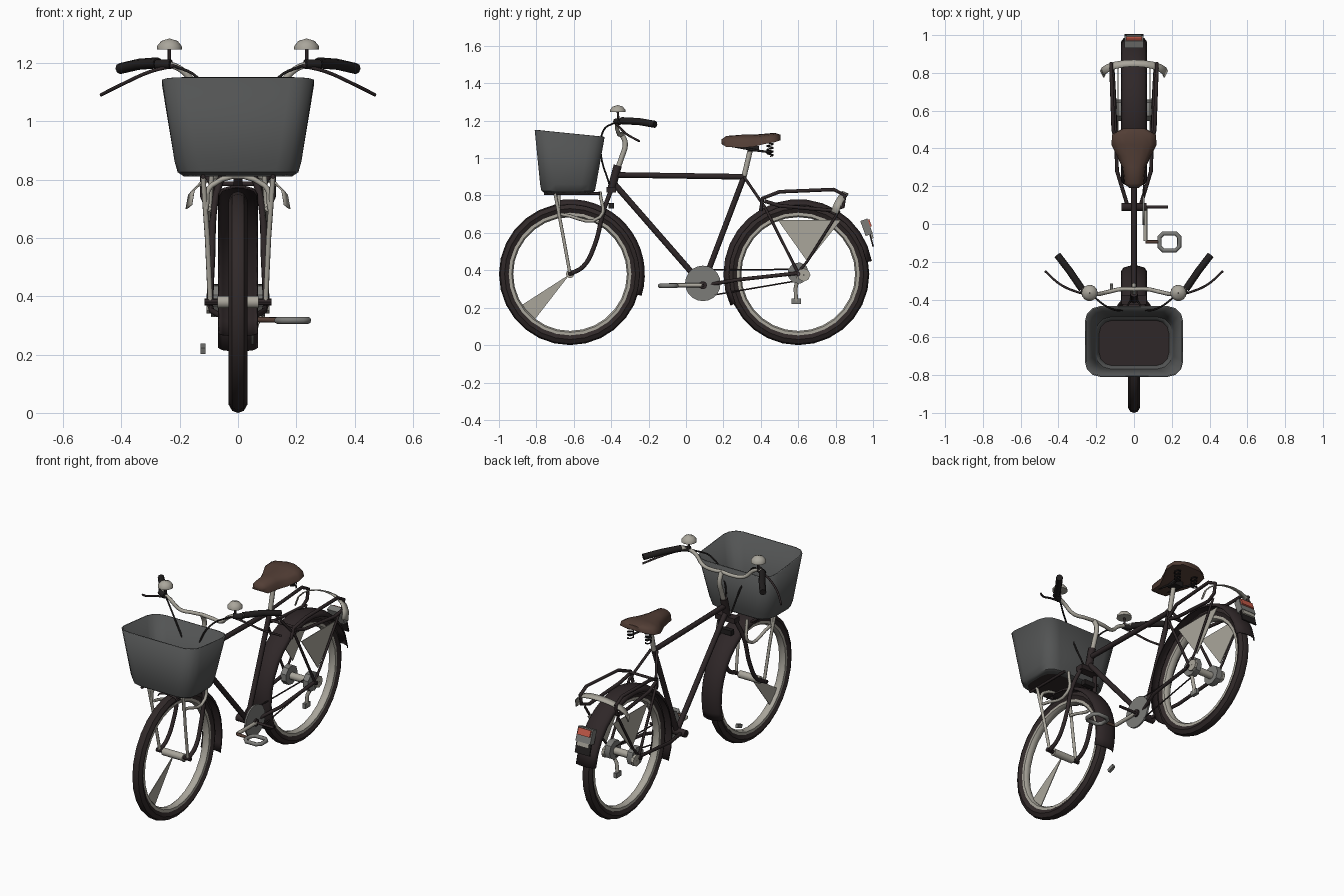
import bpy, bmesh, math
from mathutils import Vector

old = bpy.data.objects.get("Cube")
if old:
    bpy.data.objects.remove(old, do_unlink=True)


def material(name, r, g, b):
    m = bpy.data.materials.new(name)
    m.use_nodes = True
    m.diffuse_color = (r, g, b, 1)
    m.node_tree.nodes["Principled BSDF"].inputs["Base Color"].default_value = (r, g, b, 1)
    return m


RUBBER = material("dark rubber", .03, .022, .022)
PAINT = material("dark frame paint", .028, .02, .021)
METAL = material("pale metal", .40, .38, .33)
BASKET = material("basket grey", .085, .088, .088)
LEATHER = material("brown leather", .085, .048, .036)
BLACK = material("black grip", .015, .013, .013)
RED = material("red lens", .6, .11, .07)
STEEL = material("mid steel", .2, .2, .19)

FRONT, REAR = Vector((0, -.62, .38)), Vector((0, .60, .38))


def finish(ob, mat, angle=40):
    ob.data.materials.append(mat)
    bpy.ops.object.select_all(action='DESELECT')
    ob.select_set(True)
    bpy.context.view_layer.objects.active = ob
    bpy.ops.object.shade_smooth_by_angle(angle=math.radians(angle))
    return ob


def from_bmesh(name, bm, mat, angle=40):
    bmesh.ops.recalc_face_normals(bm, faces=bm.faces)
    me = bpy.data.meshes.new(name)
    bm.to_mesh(me)
    bm.free()
    ob = bpy.data.objects.new(name, me)
    bpy.context.collection.objects.link(ob)
    return finish(ob, mat, angle)


def loft(name, rings, mat, ring_closed=True, loop=False, caps=True, angle=40):
    """Skin a list of point rings."""
    bm = bmesh.new()
    vs = [[bm.verts.new(p) for p in ring] for ring in rings]
    n = len(vs[0])
    for i in range(len(vs) if loop else len(vs) - 1):
        a, b = vs[i], vs[(i + 1) % len(vs)]
        for j in range(n if ring_closed else n - 1):
            k = (j + 1) % n
            bm.faces.new((a[j], a[k], b[k], b[j]))
    if caps and not loop:
        bm.faces.new(vs[0])
        bm.faces.new(vs[-1])
    return from_bmesh(name, bm, mat, angle)


def sweep(name, profile, centre, mat, start=0, end=360, n=28, closed=True, axis='X'):
    """Turn an (offset along axis, radius) profile about the axle or the upright axis."""
    full = end - start == 360
    rings = []
    for i in range(n if full else n + 1):
        t = math.radians(start + (end - start) * i / n)
        c, s = math.cos(t), math.sin(t)
        rings.append([Vector(centre) + (Vector((a, r * c, r * s)) if axis == 'X'
                      else Vector((r * c, r * s, a))) for a, r in profile])
    return loft(name, rings, mat, closed, full, False)


def disc(name, centre, radius, half, mat, n=16):
    return sweep(name, [(-half, .002), (-half, radius), (half, radius), (half, .002)], centre, mat, n=n)


def tube(name, pts, r, mat, curved=False, res=2):
    cu = bpy.data.curves.new(name, 'CURVE')
    cu.dimensions = '3D'
    cu.bevel_depth, cu.bevel_resolution, cu.use_fill_caps = r, res, True
    if curved:
        sp = cu.splines.new('BEZIER')
        sp.bezier_points.add(len(pts) - 1)
        for b, p in zip(sp.bezier_points, pts):
            b.co = p
            b.handle_left_type = b.handle_right_type = 'AUTO'
        sp.resolution_u = 5
    else:
        sp = cu.splines.new('POLY')
        sp.points.add(len(pts) - 1)
        for b, p in zip(sp.points, pts):
            b.co = (*p, 1)
    ob = bpy.data.objects.new(name, cu)
    bpy.context.collection.objects.link(ob)
    bpy.ops.object.select_all(action='DESELECT')
    ob.select_set(True)
    bpy.context.view_layer.objects.active = ob
    bpy.ops.object.convert(target='MESH')
    return finish(bpy.context.view_layer.objects.active, mat, 50)


def pair(name, pts, r, mat, curved=False):
    for side, s in (("left", 1), ("right", -1)):
        tube(f"{side}_{name}", [(s * x, y, z) for x, y, z in pts], r, mat, curved)


def box(name, centre, size, mat, tilt=0):
    bpy.ops.mesh.primitive_cube_add(size=1, location=centre, rotation=(math.radians(tilt), 0, 0))
    ob = bpy.context.object
    ob.name, ob.scale = name, size
    return finish(ob, mat, 20)


def plate(name, pts, mat, thick=.004):
    rings = [[Vector(p) + Vector((d, 0, 0)) for p in pts] for d in (-thick / 2, thick / 2)]
    return loft(name, rings, mat, angle=20)


# Wheels and mudguards
TYRE = [(-.02, .325), (-.033, .35), (-.02, .373), (0, .38), (.02, .373), (.033, .35), (.02, .325)]
RIM = [(-.022, .328), (-.022, .312), (-.01, .304), (.01, .304), (.022, .312), (.022, .328)]
GUARD = [(-.068, .372), (-.055, .39), (-.02, .40), (.02, .40), (.055, .39), (.068, .372)]
for end, c, a, b in (("front", FRONT, -17, 100), ("rear", REAR, 10, 205)):
    sweep(end + "_tyre", TYRE, c, RUBBER)
    sweep(end + "_rim", RIM, c, METAL)
    guard = sweep(end + "_mudguard", GUARD, c, PAINT, a, b, 16, False)
    guard.modifiers.new("sheet", 'SOLIDIFY').thickness = .005
    disc(end + "_hub", c, .022, .07, METAL, 10)
    disc(end + "_axle", c, .012, .115, PAINT, 8)
plate("front_spoke_fan", [(0, -.62, .38), (0, -.90, .20), (0, -.81, .135)], METAL)
for s in (1, -1):
    disc("hub_brake", REAR + Vector((s * .075, 0, .005)), .058, .018, STEEL, 9)
    disc("hub_cover", REAR + Vector((s * .1, .03, -.005)), .035, .008, METAL, 8)

# Frame
BB, TOP, HEAD = (0, .09, .32), (0, .31, .90), (0, -.385, .90)
tube("top_tube", [(0, -.38, .91), TOP], .015, PAINT)
tube("down_tube", [(0, -.39, .87), BB], .016, PAINT)
tube("seat_tube", [BB, TOP], .015, PAINT)
tube("head_tube", [(0, -.40, .83), (0, -.365, .96)], .022, PAINT)
pair("chain_stay", [(.035, .10, .32), (.09, .28, .35), (.10, .60, .385)], .010, PAINT)
pair("seat_stay", [(.02, .31, .90), (.09, .42, .74), (.10, .60, .385)], .008, PAINT)

# Fork and front carrier
pair("fork_blade", [(.05, -.40, .83), (.08, -.44, .72), (.09, -.49, .53), (.095, -.55, .42), (.095, -.62, .38)],
     .012, PAINT, True)
box("fork_crown", (0, -.40, .83), (.13, .05, .03), PAINT)
box("front_brake", (0, -.40, .745), (.07, .03, .03), BLACK)
pair("carrier_stay", [(.095, -.62, .38), (.105, -.66, .60), (.12, -.70, .81)], .009, METAL)
pair("carrier_side", [(.10, -.67, .70), (.10, -.46, .685), (.09, -.46, .82)], .009, METAL, True)
tube("carrier_arch", [(-.11, -.68, .70), (-.09, -.68, .78), (.09, -.68, .78), (.11, -.68, .70)], .009, METAL, True)
for x in (-.12, .12):
    tube("carrier_rail", [(x, -.76, .81), (x, -.46, .81)], .008, PAINT)


# Basket
def rounded(hx, hy, cy, z, r, slope=0):
    pts = []
    for sx, sy, a0 in ((1, 1, 0), (-1, 1, 90), (-1, -1, 180), (1, -1, 270)):
        for k in range(4):
            t = math.radians(a0 + 30 * k)
            y = cy + sy * (hy - r) + r * math.sin(t)
            pts.append((sx * (hx - r) + r * math.cos(t), y, z - slope * (y + .81)))
    return pts


basket = loft("basket", [rounded(.235 - .05, .12, -.63, .81, .07), rounded(.207, .143, -.63, .825, .08),
                         rounded(.217, .15, -.63, .86, .08), rounded(.26, .187, -.622, 1.15, .08, .1)],
              BASKET, caps=False)
sheet = basket.modifiers.new("wall", 'SOLIDIFY')
sheet.thickness, sheet.offset = .008, -1
loft("basket_floor", [rounded(.185, .12, -.63, z, .07) for z in (.812, .825)], PAINT)

# Stem, handlebar, grips, levers, bells and cables
tube("stem", [(0, -.38, .91), (0, -.345, 1.0), (0, -.325, 1.08), (0, -.345, 1.13)], .014, METAL, True)
bar = [(.0, -.345, 1.13), (.07, -.345, 1.125), (.14, -.36, 1.13), (.20, -.37, 1.18), (.26, -.355, 1.20),
       (.30, -.31, 1.20)]
pair("handlebar", bar, .011, METAL, True)
pair("grip", [(.275, -.345, 1.2), (.34, -.25, 1.195), (.405, -.165, 1.18)], .019, BLACK)
pair("brake_lever", [(.22, -.38, 1.19), (.30, -.36, 1.17), (.39, -.32, 1.13), (.47, -.25, 1.09)], .006, PAINT, True)
pair("lever_clamp", [(.23, -.375, 1.195), (.28, -.35, 1.195)], .017, BLACK)
pair("bell_post", [(.235, -.36, 1.19), (.235, -.365, 1.25)], .006, PAINT)
for s in (1, -1):
    sweep("bell", [(1.245, .002), (1.245, .043), (1.258, .042), (1.275, .028), (1.283, .002)],
          (s * .235, -.365, 0), METAL, n=14, axis='Z')
pair("brake_cable", [(.22, -.38, 1.19), (.14, -.44, 1.15), (.06, -.455, 1.02), (.02, -.41, .86)], .005, BLACK, True)

# Saddle
rings = []
for y, w, top, low in ((.19, .025, 1.10, 1.075), (.215, .052, 1.118, 1.06), (.30, .062, 1.125, 1.055),
                       (.36, .09, 1.125, 1.06), (.42, .12, 1.13, 1.075), (.475, .115, 1.135, 1.085),
                       (.505, .06, 1.125, 1.095)):
    rings.append([(w * math.cos(math.pi * k / 8), y, low + (top - low) * math.sin(math.pi * k / 8) ** .6
                   if 0 < k < 8 else low) for k in range(9)])
loft("saddle", rings, LEATHER, angle=60)
tube("seat_post", [TOP, (0, .35, 1.07)], .014, METAL)
box("saddle_clamp", (0, .36, 1.05), (.06, .06, .03), BLACK)
pair("saddle_rail", [(.03, .24, 1.065), (.03, .38, 1.04), (.06, .46, 1.03)], .006, BLACK)
for s in (1, -1):
    coil = [(s * .06 + .018 * math.cos(k * math.pi / 3), .45 + .018 * math.sin(k * math.pi / 3), 1.01 + .0033 * k)
            for k in range(25)]
    tube("saddle_spring", coil, .004, BLACK, res=1)

# Rear carrier, coat guards and tail hoop
pair("rack_rail", [(.08, .40, .72), (.09, .41, .785), (.11, .50, .82), (.12, .79, .832), (.12, .85, .80),
                   (.12, .84, .74), (.11, .78, .72), (.10, .50, .745), (.09, .42, .77)], .010, PAINT)
pair("rack_stay", [(.11, .82, .72), (.10, .65, .45), (.10, .60, .39)], .007, PAINT)
tube("rack_bridge", [(-.09, .42, .785), (.09, .42, .785)], .008, PAINT)
for s in (1, -1):
    plate("coat_guard", [(s * .085, .49, .67), (s * .085, .83, .67), (s * .085, .65, .445)], METAL)
hoop = []
for k in range(11):
    t = math.pi * k / 10
    x, y, z = .18 * math.cos(t), .81 + .06 * math.sin(t), .70 + .11 * math.sin(t) ** .7 if 0 < k < 10 else .70
    hoop.append([(x, y, z), (x * .9, y - .035, z + .015)])
tail = loft("tail_hoop", hoop, METAL, ring_closed=False, caps=False)
tail.modifiers.new("sheet", 'SOLIDIFY').thickness = .006

# Tail light
box("light_housing", (0, .965, .63), (.10, .04, .085), STEEL, 20)
box("red_lens", (0, .979, .652), (.084, .016, .04), RED, 20)
box("number_holder", (0, .992, .56), (.10, .008, .07), BLACK, 15)
box("pale_reflector", (0, .994, .585), (.08, .01, .03), METAL, 15)

# Drive train
disc("chainring", (.05, .09, .33), .095, .005, STEEL, 20)
disc("bottom_bracket", BB, .022, .065, PAINT, 10)
tube("bracket_spindle", [BB, (.18, .09, .32)], .008, PAINT)
tube("crank", [(.06, .09, .32), (.06, -.09, .32)], .011, METAL)
tube("pedal_axle", [(.06, -.095, .32), (.14, -.095, .318)], .009, LEATHER)
ring = [(.135, -.07), (.155, -.05), (.22, -.05), (.24, -.07), (.24, -.12), (.22, -.14), (.155, -.14), (.135, -.12)]
tube("pedal", [(x, y, .317) for x, y in ring + ring[:2]], .012, STEEL)
for z in (.345, .405):
    tube("chain", [(.05, .09, .33 + (z - .375) * 2.4), (.06, .60, z)], .004, PAINT)
tube("chain_tensioner", [(.09, .60, .37), (.06, .585, .30), (.05, .59, .235)], .011, METAL)
box("tensioner_foot", (.05, .59, .235), (.02, .05, .03), STEEL)
box("loose_reflector", (-.12, -.34, .22), (.016, .045, .022), STEEL, 20)
